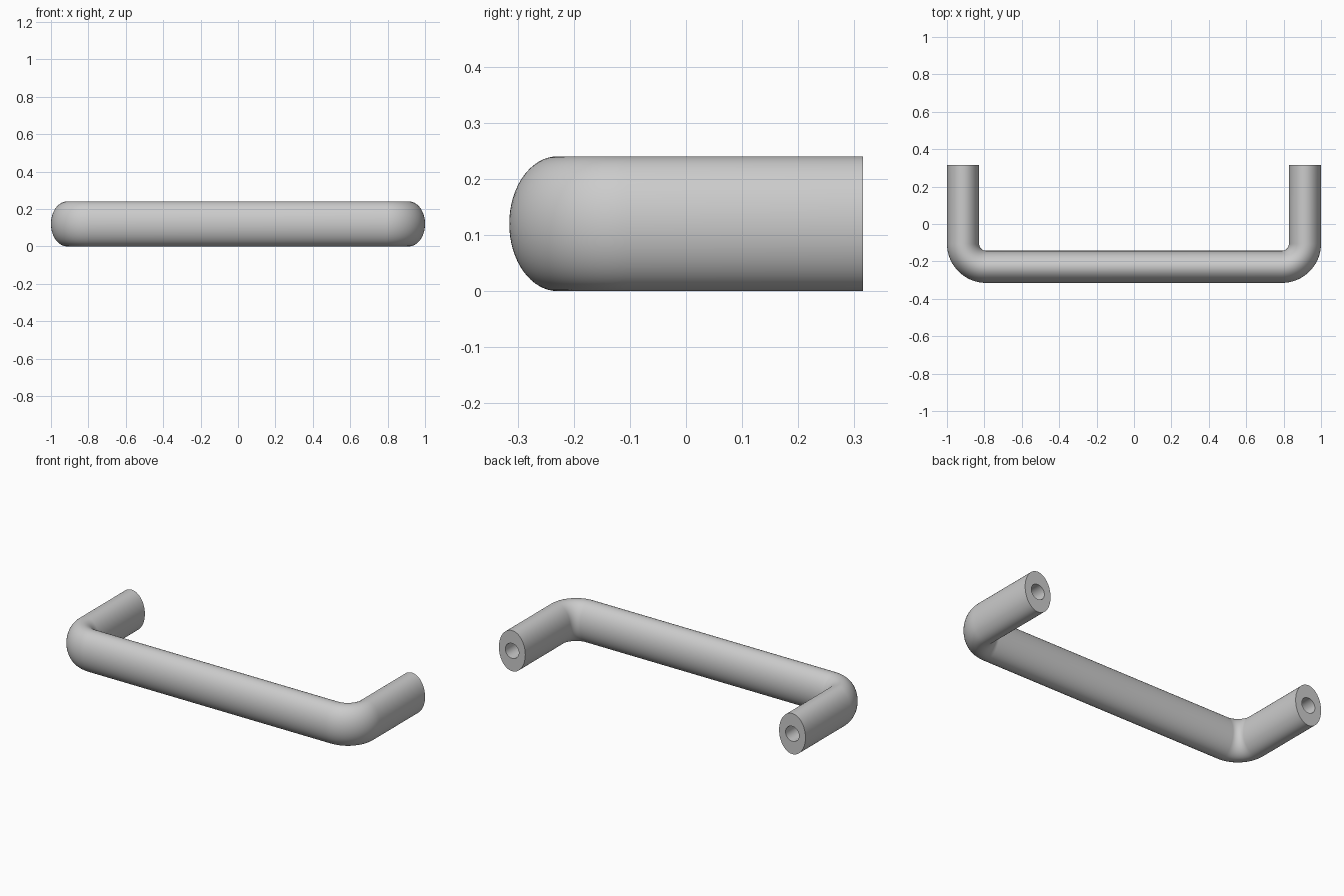
import bpy, bmesh, math
from mathutils import Vector

if "Cube" in bpy.data.objects:
    bpy.data.objects.remove(bpy.data.objects["Cube"])

SEG, BEND = 64, 20
HALF_W, HALF_H = 0.086, 0.12          # elliptical bar section
LEG_X, END_Y, BAR_Y = 0.914, 0.315, -0.229
BEND_R = 0.124                        # centreline bend radius
HOLE_R, HOLE_DEPTH = 0.044, 0.24

bm = bmesh.new()


def ring(x, y, angle, half_w, half_h):
    """Elliptical ring at (x, y); its wide axis points along angle in plan."""
    side = Vector((math.cos(angle), math.sin(angle), 0))
    verts = []
    for i in range(SEG):
        t = 2 * math.pi * i / SEG
        p = Vector((x, y, HALF_H)) + side * half_w * math.cos(t)
        p.z += half_h * math.sin(t)
        verts.append(bm.verts.new(p))
    return verts


# Left end: blind screw hole, then its rim and the flat end face
ends = [(END_Y - HOLE_DEPTH, HOLE_R, HOLE_R), (END_Y, HOLE_R, HOLE_R),
        (END_Y, HALF_W, HALF_H)]
rings = [ring(-LEG_X, y, math.pi, w, h) for y, w, h in ends]

# Two rounded corners, joined by the straight grip
cx, cy = LEG_X - BEND_R, BAR_Y + BEND_R
for sx, start in ((-1, math.pi), (1, 1.5 * math.pi)):
    for k in range(BEND + 1):
        a = start + 0.5 * math.pi * k / BEND
        rings.append(ring(sx * cx + BEND_R * math.cos(a),
                          cy + BEND_R * math.sin(a), a, HALF_W, HALF_H))

# Right end, in reverse order
rings += [ring(LEG_X, y, 2 * math.pi, w, h) for y, w, h in reversed(ends)]

# Skin the rings and close the hole bottoms
for r0, r1 in zip(rings, rings[1:]):
    for i in range(SEG):
        j = (i + 1) % SEG
        bm.faces.new((r0[i], r0[j], r1[j], r1[i]))
bm.faces.new(rings[0])
bm.faces.new(rings[-1])
bmesh.ops.recalc_face_normals(bm, faces=bm.faces)

mesh = bpy.data.meshes.new("pull_handle")
bm.to_mesh(mesh)
bm.free()
handle = bpy.data.objects.new("pull_handle", mesh)
bpy.context.collection.objects.link(handle)
bpy.context.view_layer.objects.active = handle
handle.select_set(True)
bpy.ops.object.shade_smooth_by_angle(angle=math.radians(30))
